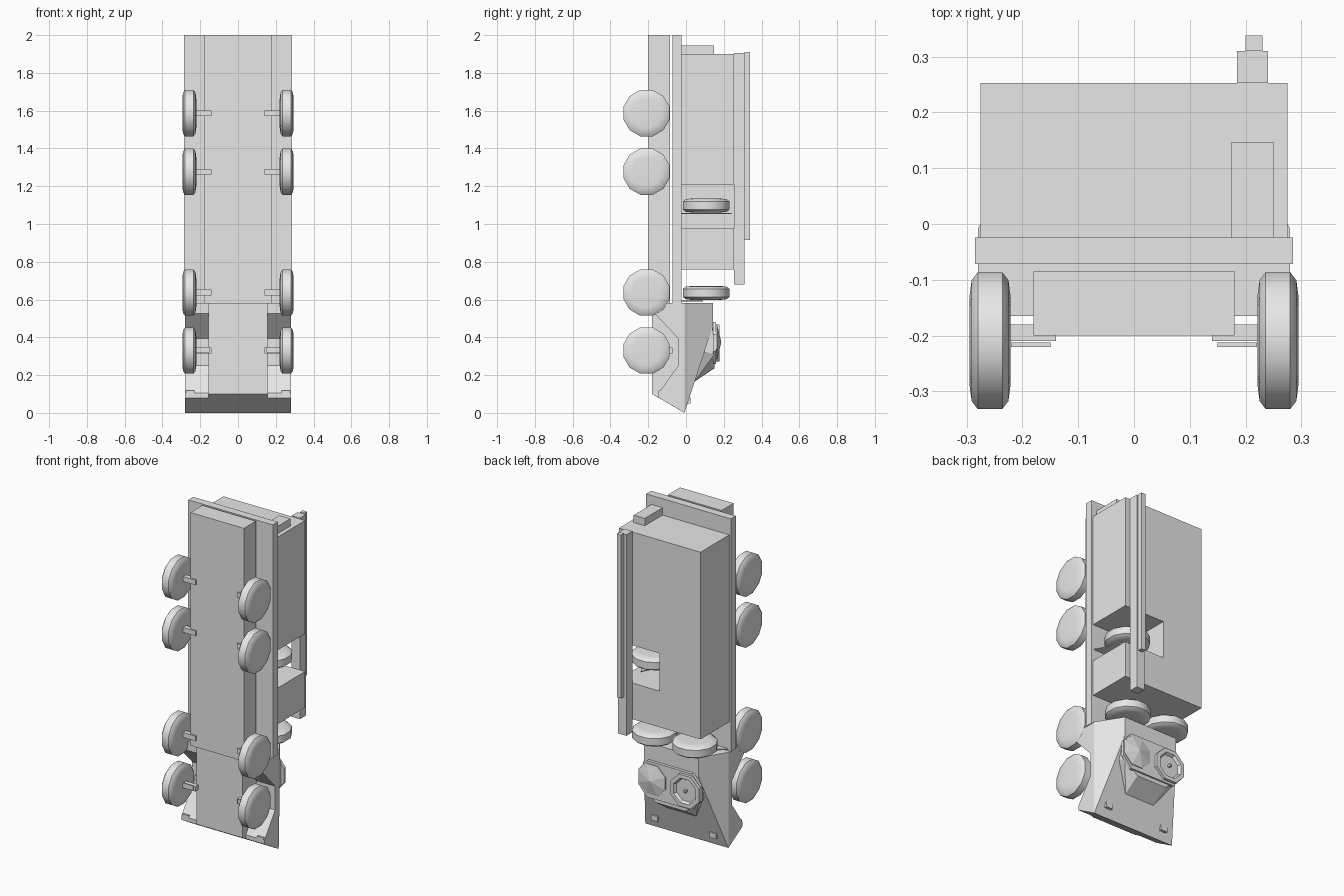
import bpy, bmesh, math
from mathutils import Matrix, Vector

if "Cube" in bpy.data.objects:
    bpy.data.objects.remove(bpy.data.objects["Cube"])

grey = bpy.data.materials.new("plain grey")
grey.diffuse_color = (0.8, 0.8, 0.8, 1)
grey.use_nodes = True
grey.node_tree.nodes["Principled BSDF"].inputs["Base Color"].default_value = grey.diffuse_color


def finish(name, bm, smooth=False):
    bmesh.ops.recalc_face_normals(bm, faces=bm.faces[:])
    me = bpy.data.meshes.new(name)
    bm.to_mesh(me)
    bm.free()
    me.materials.append(grey)
    if smooth:
        me.shade_smooth()
        me.set_sharp_from_angle(angle=math.radians(50))
    ob = bpy.data.objects.new(name, me)
    bpy.context.collection.objects.link(ob)
    return ob


def box(name, x, y, z):
    bm = bmesh.new()
    bmesh.ops.create_cube(bm, size=1)
    for v in bm.verts:
        v.co = [(a + b) / 2 + c * (b - a) for (a, b), c in zip((x, y, z), v.co)]
    return finish(name, bm)


def prism(name, pts, axis, lo, hi):
    """Extrude a 2D outline along x (pts = y,z), y (pts = x,z) or z (pts = x,y)."""
    bm = bmesh.new()
    put = {"x": lambda p, t: (t, p[0], p[1]),
           "y": lambda p, t: (p[0], t, p[1]),
           "z": lambda p, t: (p[0], p[1], t)}[axis]
    f = bm.faces.new([bm.verts.new(put(p, lo)) for p in pts])
    new = bmesh.ops.extrude_face_region(bm, geom=[f])["geom"]
    step = Vector(put((0, 0), hi - lo))
    bmesh.ops.translate(bm, vec=step, verts=[g for g in new if isinstance(g, bmesh.types.BMVert)])
    return finish(name, bm)


def hull(name, pts):
    """Convex solid around points mirrored in x."""
    bm = bmesh.new()
    for x, y, z in pts:
        for s in (-1, 1):
            bm.verts.new((s * x, y, z))
    res = bmesh.ops.convex_hull(bm, input=bm.verts[:])
    junk = [g for g in res["geom_interior"] if isinstance(g, bmesh.types.BMVert)]
    bmesh.ops.delete(bm, geom=junk, context="VERTS")
    bmesh.ops.dissolve_limit(bm, angle_limit=0.01, verts=bm.verts[:], edges=bm.edges[:])
    return finish(name, bm)


def lathe(name, profile, sides, centre, rot, smooth=False):
    """Spin (height, radius) points round z, then turn and place."""
    bm = bmesh.new()
    rings = []
    for h, r in profile:
        if r == 0:
            rings.append([bm.verts.new((0, 0, h))] * sides)
        else:
            rings.append([bm.verts.new((r * math.cos(t), r * math.sin(t), h))
                          for t in (2 * math.pi * (i + 0.5) / sides for i in range(sides))])
    for a, b in zip(rings, rings[1:]):
        for i in range(sides):
            j = (i + 1) % sides
            vs = list(dict.fromkeys((a[i], a[j], b[j], b[i])))
            bm.faces.new(vs)
    bm.transform(Matrix.Translation(centre) @ rot)
    return finish(name, bm, smooth)


UP = Matrix.Identity(4)
ALONG_X = Matrix.Rotation(math.pi / 2, 4, "Y")
ALONG_Y = Matrix.Rotation(-math.pi / 2, 4, "X")
TYRE = [(-0.034, 0), (-0.037, 0.08), (-0.033, 0.112), (-0.022, 0.127),
        (0.022, 0.127), (0.033, 0.112), (0.037, 0.08), (0.034, 0)]

# Chassis and deck
box("chassis_beam", (-0.18, 0.18), (-0.2, -0.085), (0.58, 2.0))
box("deck_slab", (-0.285, 0.285), (-0.072, -0.024), (0.58, 2.0))

# Cargo body with a corner notch for the spare wheel
prism("cargo_body", [(-0.275, 0.76), (0.275, 0.76), (0.275, 0.98), (0.0, 0.98),
                     (0.0, 1.21), (0.275, 1.21), (0.275, 1.9), (-0.275, 1.9)],
      "y", -0.024, 0.253)
box("rear_locker", (0.175, 0.25), (-0.024, 0.147), (1.9, 1.945))

# Roof mast
box("mast_outer", (0.185, 0.24), (0.253, 0.31), (0.68, 1.905))
box("mast_inner", (0.2, 0.23), (0.31, 0.338), (0.915, 1.91))

# Road wheels and axles
for n, z in enumerate((0.33, 0.637, 1.277, 1.587)):
    for side, s in (("left", -1), ("right", 1)):
        lathe(f"wheel_{side}_{n + 1}", TYRE, 12, (s * 0.258, -0.209, z), ALONG_X, True)
        box(f"axle_{side}_{n + 1}", sorted((s * 0.14, s * 0.235)), (-0.21, -0.18), (z - 0.015, z + 0.015))

# Spare wheels lying on thin brackets
for name, x, z, tip in (("body", 0.138, 1.098, 0.24), ("cab_left", -0.135, 0.635, 0.09),
                        ("cab_right", 0.135, 0.635, 0.09)):
    lathe(f"spare_wheel_{name}", TYRE, 12, (x, 0.107, z), UP, True)
    prism(f"spare_bracket_{name}", [(x - 0.13, -0.024), (x + 0.13, -0.024), (x, tip)],
          "z", z - 0.045, z - 0.04)

# Cab: central keel, side panels with wheel arches, sloped upper shell
prism("cab_keel", [(-0.18, 0.1), (-0.008, 0), (-0.008, 0.582), (-0.18, 0.582)], "x", -0.155, 0.155)
for side, s in (("left", -1), ("right", 1)):
    prism(f"cab_side_{side}",
          [(-0.008, 0), (-0.145, 0.08), (-0.145, 0.105), (-0.042, 0.25), (-0.042, 0.395),
           (-0.165, 0.525), (-0.165, 0.582), (-0.008, 0.582)],
          "x", s * 0.155, s * 0.28)
    box(f"suspension_arm_{side}", sorted((s * 0.15, s * 0.22)), (-0.22, -0.212), (0.32, 0.35))
    box(f"suspension_top_{side}", sorted((s * 0.15, s * 0.23)), (-0.09, -0.072), (0.315, 0.345))
    box(f"lower_lamp_{side}", sorted((s * 0.23, s * 0.275)), (-0.145, -0.1), (0.08, 0.118))
    box(f"headlamp_{side}", sorted((s * 0.175, s * 0.22)), (0.0, 0.025), (0.05, 0.082))
hull("cab_shell", [(0.28, -0.008, 0), (0.28, -0.008, 0.582), (0.185, 0.142, 0.582), (0.185, 0.142, 0.46)])

# Hatch housing on the cab roof
hull("hatch_housing", [(0.1, 0.045, 0.165), (0.1, 0.15, 0.235), (0.19, 0.15, 0.31),
                       (0.19, 0.08, 0.33), (0.19, 0.14, 0.46), (0.1, 0.14, 0.48)])
hull("hatch_rim", [(0.112 + 0.105 * math.cos(a), y, 0.37 + 0.12 * math.sin(a))
                   for a in (math.pi * (i + 0.5) / 4 for i in range(8)) for y in (0.142, 0.16)])
lathe("hatch_cover_closed", [(0, 0), (0, 0.098), (0.01, 0.098), (0.032, 0)], 8,
      (0.115, 0.155, 0.375), ALONG_Y)
lathe("hatch_ring_open", [(0, 0), (0, 0.105), (0.022, 0.105), (0.022, 0.08), (0.006, 0.07), (0.006, 0)], 8,
      (-0.115, 0.155, 0.37), ALONG_Y)
box("hatch_post", (-0.122, -0.108), (0.158, 0.182), (0.363, 0.377))
